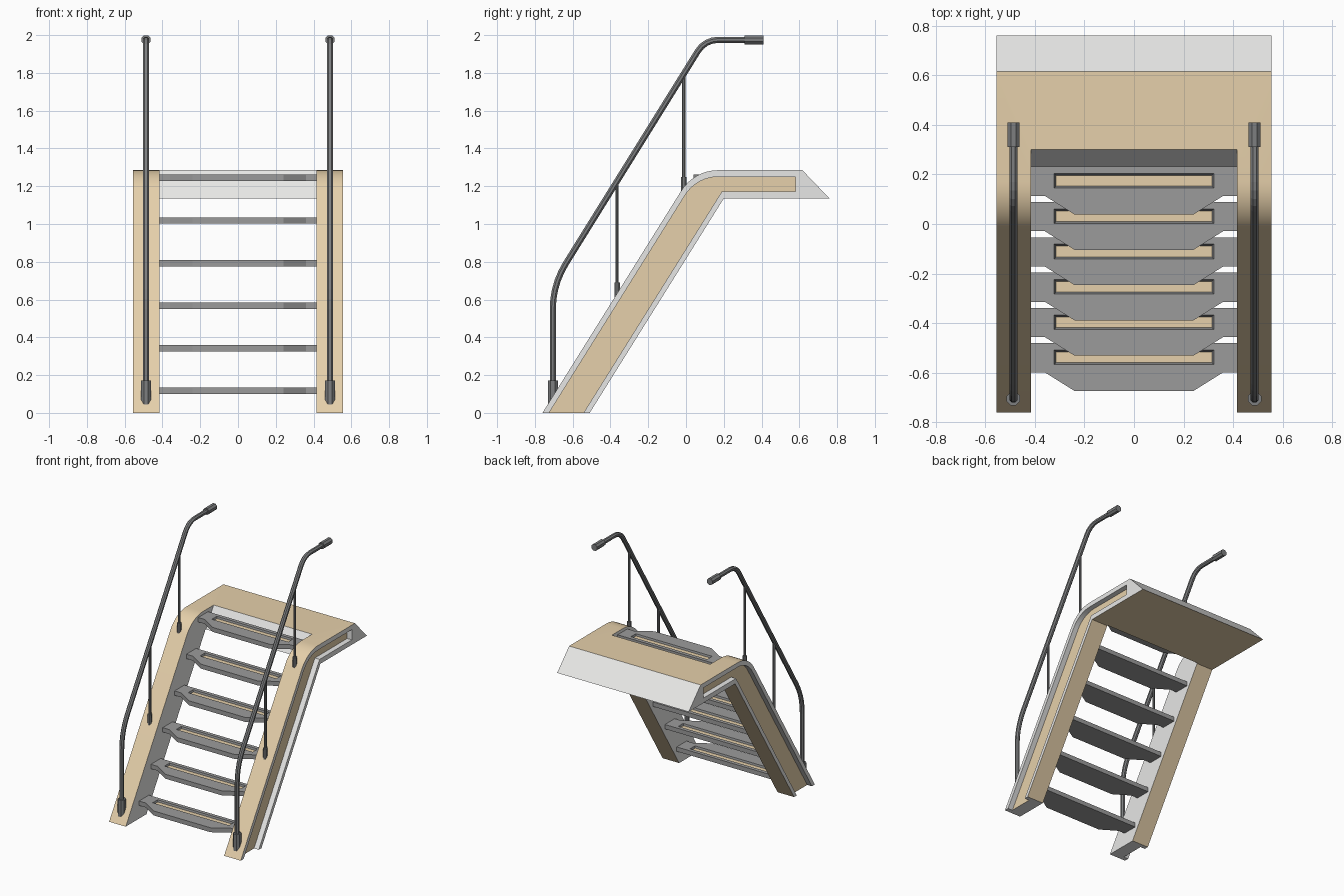
import bpy, bmesh, math
from mathutils import Vector

if "Cube" in bpy.data.objects:
    bpy.data.objects.remove(bpy.data.objects["Cube"])


def material(name, r, g, b):
    m = bpy.data.materials.new(name)
    m.diffuse_color = (r, g, b, 1)
    m.use_nodes = True
    m.node_tree.nodes["Principled BSDF"].inputs["Base Color"].default_value = m.diffuse_color
    return m


TAN, LIGHT, GREY, DARK = range(4)
MATS = [material("tan_panel", 0.79, 0.63, 0.405), material("light_grey_trim", 0.80, 0.80, 0.79),
        material("step_grey", 0.33, 0.33, 0.33), material("rail_dark_grey", 0.205, 0.21, 0.215)]
SLOPE = 1.6


def finish(name, bm):
    bmesh.ops.recalc_face_normals(bm, faces=bm.faces)
    me = bpy.data.meshes.new(name)
    bm.to_mesh(me)
    bm.free()
    ob = bpy.data.objects.new(name, me)
    bpy.context.collection.objects.link(ob)
    for m in MATS:
        me.materials.append(m)
    return ob


def loft(name, loops, cap_mats, side_mats):
    """Join matching loops of points and cap both ends."""
    bm = bmesh.new()
    rings = [[bm.verts.new(p) for p in loop] for loop in loops]
    n = len(rings[0])
    for a, b in zip(rings, rings[1:]):
        for i in range(n):
            f = bm.faces.new((a[i], a[(i + 1) % n], b[(i + 1) % n], b[i]))
            f.material_index = side_mats[i] if isinstance(side_mats, list) else side_mats
    for ring, m in zip((rings[0], rings[-1]), cap_mats):
        bm.faces.new(ring).material_index = m
    return finish(name, bm)


def prism(name, pts, x0, x1, cap_mats, side_mats):
    return loft(name, [[(x, y, z) for y, z in pts] for x in (x0, x1)], cap_mats, side_mats)


def fillet(a, c, b, t, n=8):
    """Round corner c between a and b with an arc of tangent length t."""
    a, c, b = Vector(a), Vector(c), Vector(b)
    u, v = (a - c).normalized(), (b - c).normalized()
    half = u.angle(v) / 2
    o = c + (u + v).normalized() * (t / math.cos(half))
    p, q = (c + u * t - o), (c + v * t - o)
    w = p.angle(q)
    return [tuple(o + (p * math.sin(w * (1 - i / n)) + q * math.sin(w * i / n)) / math.sin(w))
            for i in range(n + 1)]


def cut(ob, cutter):
    mod = ob.modifiers.new("cut", 'BOOLEAN')
    mod.operation, mod.solver, mod.object = 'DIFFERENCE', 'EXACT', cutter
    bpy.context.view_layer.objects.active = ob
    bpy.ops.object.modifier_apply(modifier=mod.name)
    bpy.data.objects.remove(cutter)


def tube(name, x, path, r, sides=8):
    """Sweep a round section along a (y, z) path at a fixed x."""
    pts = [Vector(p) for p in path]
    loops = []
    for i, p in enumerate(pts):
        d = (pts[min(i + 1, len(pts) - 1)] - pts[max(i - 1, 0)]).normalized()
        nrm = Vector((-d.y, d.x))
        loop = []
        for k in range(sides):
            a = 2 * math.pi * (k + 0.5) / sides
            q = p + nrm * (r * math.sin(a))
            loop.append((x + r * math.cos(a), q.x, q.y))
        loops.append(loop)
    return loft(name, loops, (DARK, DARK), DARK)


# Stair frame: stringers and platform from one side profile
top_arc = fillet((-0.76, 0), (0.043, 1.285), (0.616, 1.285), 0.127)
profile = [(-0.76, 0)] + top_arc + [(0.616, 1.285), (0.76, 1.135), (0.2, 1.135), (-0.51, 0)]
sides = [TAN] * (len(profile) - 4) + [LIGHT, TAN, TAN, LIGHT]
frame = prism("stair_frame", profile, -0.555, 0.555, (LIGHT, LIGHT), sides)

# Opening between the stringers
opening = [(0.30 + 0.2 / SLOPE, 1.485), (0.30 - 1.485 / SLOPE, -0.2), (-1.2, -0.2), (-1.2, 1.485)]
cut(frame, prism("opening_cutter", opening, -0.415, 0.415, (LIGHT, LIGHT), LIGHT))

# Recessed panels on both outer sides
corner = (0.056, 1.25)
low = (corner[0] - 1.35 / SLOPE, -0.1)
recess = [low] + fillet(low, corner, (0.58, 1.25), 0.115) + [
    (0.58, 1.25), (0.58, 1.172), (0.19, 1.172), (0.19 - 1.272 / SLOPE, -0.1)]
cut(frame, prism("recess_cutter", recess, 0.515, 0.6, (TAN, LIGHT), LIGHT))
cut(frame, prism("recess_cutter", recess, -0.515, -0.6, (TAN, LIGHT), LIGHT))
bpy.ops.object.select_all(action='DESELECT')
frame.select_set(True)
bpy.context.view_layer.objects.active = frame
bpy.ops.object.shade_smooth_by_angle(angle=math.radians(25))

# Steps with a tapered nose and a sunken tan grip strip
outline = [(-0.418, 0.193), (-0.418, 0.075), (-0.36, 0.075), (-0.24, 0),
           (0.24, 0), (0.36, 0.075), (0.418, 0.075), (0.418, 0.193)]
for i in range(6):
    y, z = -0.674 + 0.1425 * i, 0.134 + 0.2254 * i
    step = loft(f"step_{i + 1}", [[(px, y + py, h) for px, py in outline] for h in (z - 0.034, z)],
                (GREY, GREY), GREY)
    slot = []
    for h, g in ((-0.012, -0.008), (0, 0), (0.01, 0)):
        hx, y0, y1 = 0.322 + g, y + 0.106 - g, y + 0.165 + g
        slot.append([(-hx, y0, z + h), (hx, y0, z + h), (hx, y1, z + h), (-hx, y1, z + h)])
    cut(step, loft("slot_cutter", slot, (TAN, DARK), DARK))

# Handrails with grips, sockets and posts on both sides
for side, s in (("left", -1), ("right", 1)):
    x = 0.487 * s
    a, b, c, d = (-0.705, 0.08), (-0.705, 0.68), (0.10, 1.975), (0.40, 1.975)
    tube(f"{side}_handrail", x, [a] + fillet(a, b, c, 0.13, 5) + fillet(b, c, d, 0.07, 4) + [d], 0.0175)
    tube(f"{side}_grip", x, [(0.31, 1.975), (0.41, 1.975)], 0.026)
    tube(f"{side}_rail_socket", x, [(-0.705, 0.03), (-0.705, 0.172)], 0.029)
    for n, py, z0, z1 in ((1, -0.365, 0.58, 1.22), (2, -0.012, 1.14, 1.79)):
        tube(f"{side}_post_{n}", x, [(py, z0), (py, z1)], 0.0095)
        tube(f"{side}_post_socket_{n}", x, [(py, z0), (py, z0 + 0.11)], 0.016)
